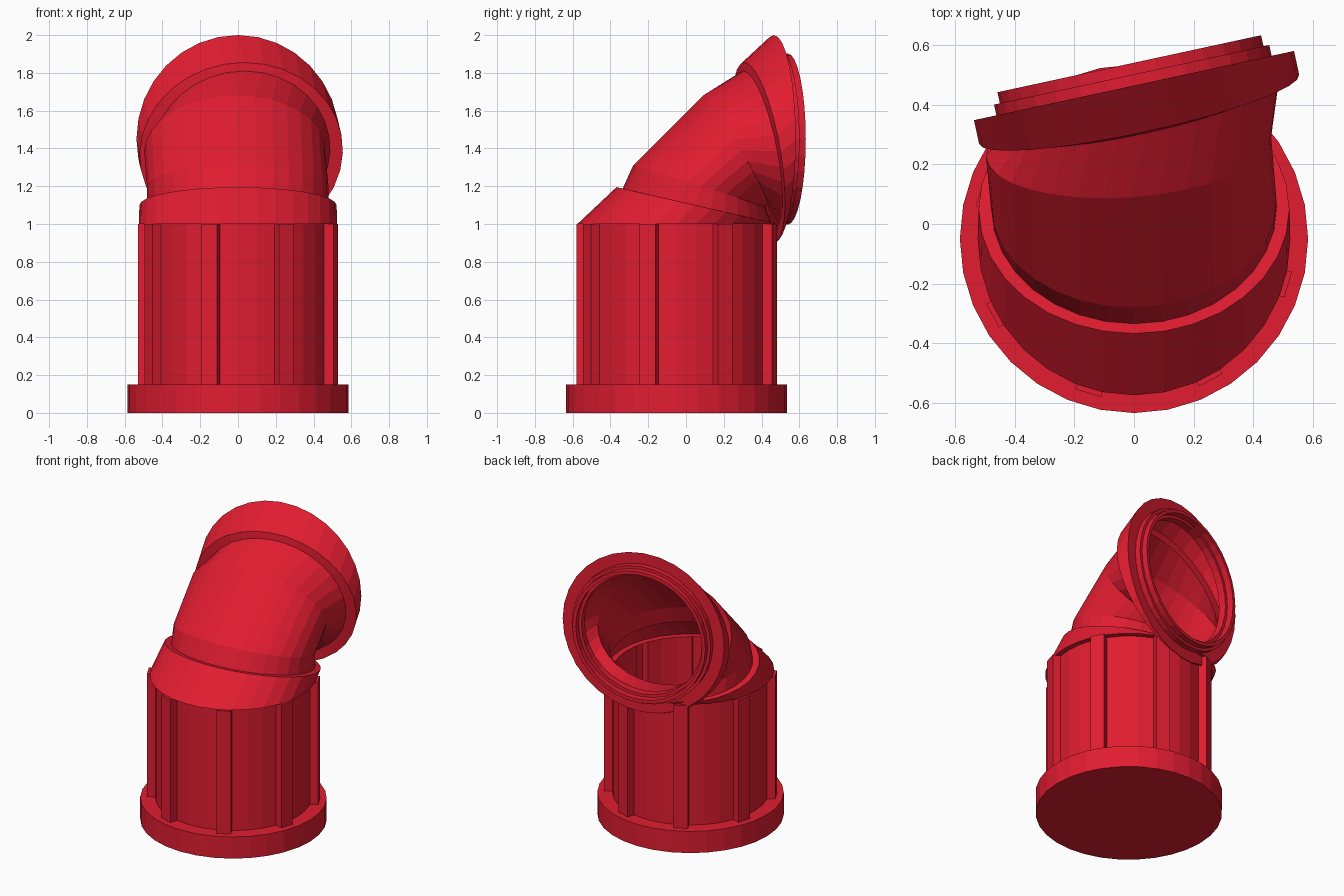
import bpy, bmesh
from math import sin, cos, asin, pi, radians
from mathutils import Vector, Matrix

if "Cube" in bpy.data.objects:
    bpy.data.objects.remove(bpy.data.objects["Cube"])

SEG = 32
CY = -0.05          # y of the body axis
red = bpy.data.materials.new("red_plastic")
red.diffuse_color = (0.75, 0.012, 0.03, 1)
red.use_nodes = True
red.node_tree.nodes["Principled BSDF"].inputs["Base Color"].default_value = red.diffuse_color


def ring(a, outer, inner, mat=Matrix()):
    """Elliptical loop: half width a in x, spanning outer..inner (y, z) points."""
    o, i = Vector((0, *outer)), Vector((0, *inner))
    c, v = (o + i) / 2, (o - i) / 2
    return [mat @ (c + Vector((a * cos(t), 0, 0)) + v * sin(t))
            for t in (2 * pi * k / SEG for k in range(SEG))]


def flat_ring(r, z):
    return ring(r, (CY - r, z), (CY + r, z))


def loft(name, rings, cap_start=False, cap_end=False, extra=()):
    bm = bmesh.new()
    loops = [[bm.verts.new(p) for p in r] for r in rings]
    n = len(loops[0])
    for a, b in zip(loops, loops[1:]):
        for k in range(n):
            m = (k + 1) % n
            bm.faces.new((a[k], a[m], b[m], b[k]))
    if cap_start:
        bm.faces.new(loops[0])
    if cap_end:
        bm.faces.new(loops[-1])
    for ids in extra:
        bm.faces.new([loops[-1][i] for i in ids])
    bmesh.ops.recalc_face_normals(bm, faces=bm.faces)
    me = bpy.data.meshes.new(name)
    bm.to_mesh(me)
    bm.free()
    me.materials.append(red)
    ob = bpy.data.objects.new(name, me)
    bpy.context.collection.objects.link(ob)
    return ob


# base disc
loft("base_flange", [flat_ring(0.585, 0), flat_ring(0.585, 0.15)], True, True)

# ribbed body: one gear-like outline with eight ribs, extruded upwards
R_IN, R_OUT, HALF = 0.49, 0.542, 0.045
h_in, h_out = asin(HALF / R_IN), asin(HALF / R_OUT)
outline = []
for k in range(8):
    mid = radians(-16.5 + 45 * k)
    gap = pi / 4 - 2 * h_in
    outline += [(R_IN, mid - h_in), (R_OUT, mid - h_out), (R_OUT, mid + h_out), (R_IN, mid + h_in),
                (R_IN, mid + h_in + gap / 3), (R_IN, mid + h_in + 2 * gap / 3)]
body = [[Vector((r * cos(t), CY + r * sin(t), z)) for r, t in outline] for z in (0.15, 1.0)]
loft("ribbed_body", body, extra=[range(6 * k, 6 * k + 4) for k in range(8)])

# mitred collar with underside and inner step
loft("lower_collar", [
    flat_ring(0.485, 1.0),
    flat_ring(0.525, 1.0),
    ring(0.522, (-0.368, 1.195), (0.47, 1.003)),
    ring(0.48, (-0.335, 1.188), (0.45, 1.008)),
])

# mouth frame: vertical opening, turned a little about z
mouth = Matrix.Translation((0, 0.465, 1.45)) @ Matrix.Rotation(radians(12.2), 4, 'Z')
tube_end = ring(0.48, (-0.165, 0.36), (-0.004, -0.49), mouth)

# bent tube
loft("elbow_tube", [
    ring(0.48, (-0.335, 1.188), (0.45, 1.008)),
    ring(0.48, (-0.28, 1.31), (0.42, 1.09), Matrix.Rotation(radians(1), 4, 'Z')),
    ring(0.48, (0.09, 1.68), (0.43, 1.10), Matrix.Rotation(radians(4), 4, 'Z')),
    tube_end,
])

# mouth collar followed by the stepped lip (radius, offset)
lip = [(0.55, 0), (0.473, 0), (0.473, 0.037), (0.453, 0.037), (0.453, 0.075),
       (0.43, 0.075), (0.43, 0.03), (0.41, 0.03), (0.41, -0.02)]
loft("mouth_collar", [tube_end, ring(0.55, (-0.16, 0.405), (-0.003, -0.55), mouth)]
     + [ring(r, (d, r), (d, -r), mouth) for r, d in lip])
